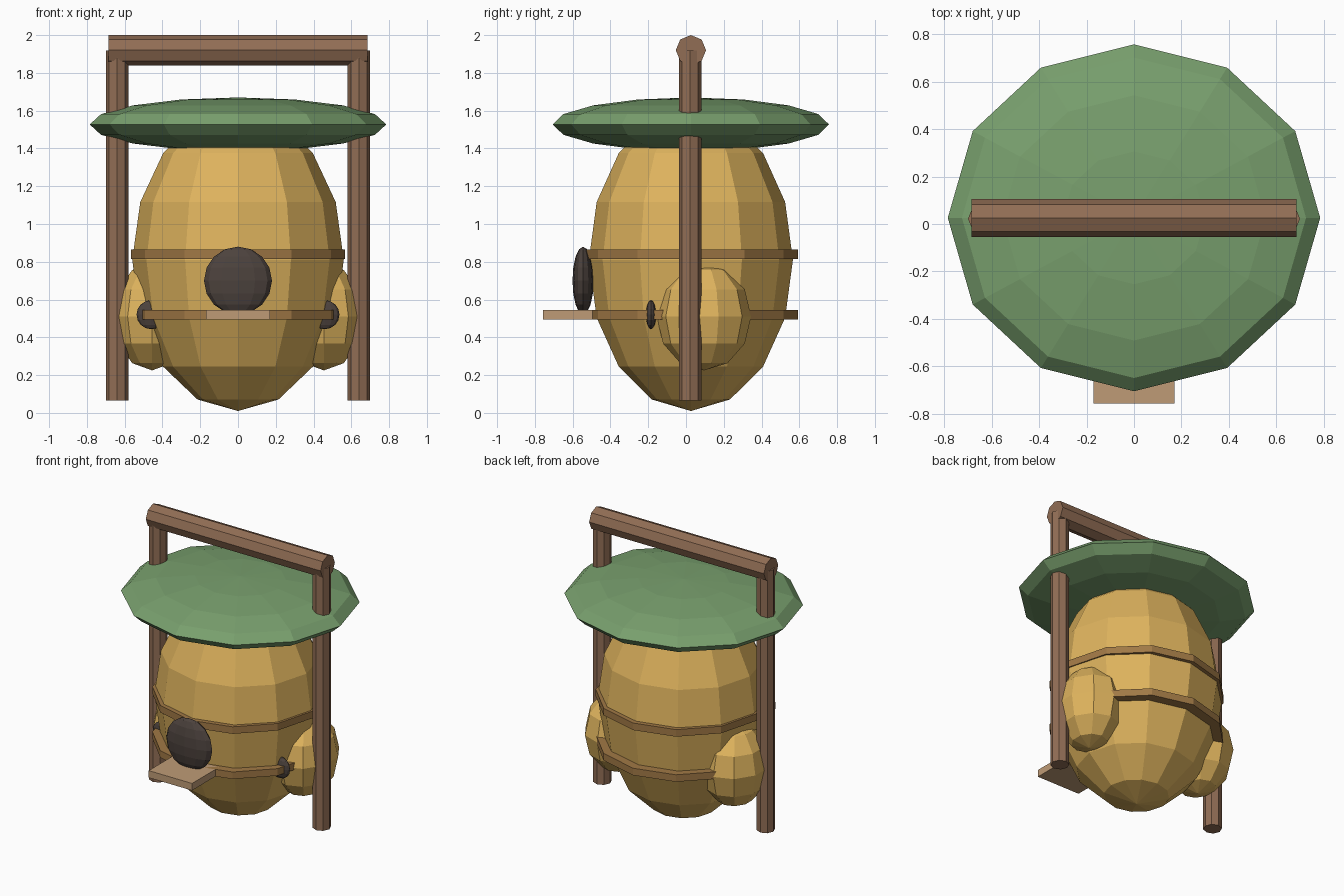
import bpy
from math import pi

if "Cube" in bpy.data.objects:
    bpy.data.objects.remove(bpy.data.objects["Cube"])

CY = 0.026  # shared depth centre


def material(name, rgb):
    m = bpy.data.materials.new(name)
    m.diffuse_color = (*rgb, 1)
    m.use_nodes = True
    m.node_tree.nodes["Principled BSDF"].inputs["Base Color"].default_value = m.diffuse_color
    return m


straw = material("straw", (0.73, 0.45, 0.11))
green = material("green", (0.19, 0.35, 0.155))
wood = material("wood", (0.285, 0.155, 0.09))
dark = material("dark", (0.073, 0.055, 0.047))
rope = material("rope", (0.355, 0.19, 0.06))
board = material("board", (0.52, 0.33, 0.18))


def finish(name, mat, scale=(1, 1, 1)):
    ob = bpy.context.object
    ob.name = name
    ob.scale = scale
    ob.data.materials.append(mat)
    return ob


def ball(name, mat, loc, radii, segments=12, rings=8):
    bpy.ops.mesh.primitive_uv_sphere_add(
        segments=segments, ring_count=rings, radius=1, location=loc)
    return finish(name, mat, radii)


def rod(name, mat, loc, radius, length, sides=8, rot=(0, 0, 0)):
    bpy.ops.mesh.primitive_cylinder_add(
        vertices=sides, radius=radius, depth=length, location=loc, rotation=rot)
    return finish(name, mat)


# Hive body and flattened roof
ball("hive_body", straw, (0, CY, 0.81), (0.56, 0.54, 0.80))
ball("roof", green, (0, CY, 1.527), (0.785, 0.731, 0.143))

# Bands around the body
for name, z in (("upper_band", 0.84), ("lower_band", 0.52)):
    rod(name, rope, (0, CY, z), 0.567, 0.05, sides=12)

# Entrance hole and landing board
ball("entrance", dark, (0, -0.545, 0.70), (0.18, 0.056, 0.18))
bpy.ops.mesh.primitive_cube_add(size=1, location=(0, -0.607, 0.52))
finish("landing_board", board, (0.34, 0.30, 0.05))

# Side lobes with small holes, and hanging posts
for side, s in (("left", -1), ("right", 1)):
    ball(side + "_lobe", straw, (0.455 * s, 0.095, 0.51),
         (0.22, 0.25, 0.285), segments=10, rings=6)
    ball(side + "_hole", dark, (0.46 * s, -0.185, 0.52),
         (0.077, 0.027, 0.077))
    rod(side + "_post", wood, (0.64 * s, CY - 0.004, 0.992), 0.06, 1.855)

# Top crossbar
rod("crossbar", wood, (0, CY, 1.92), 0.08, 1.37, rot=(0, pi / 2, 0))
